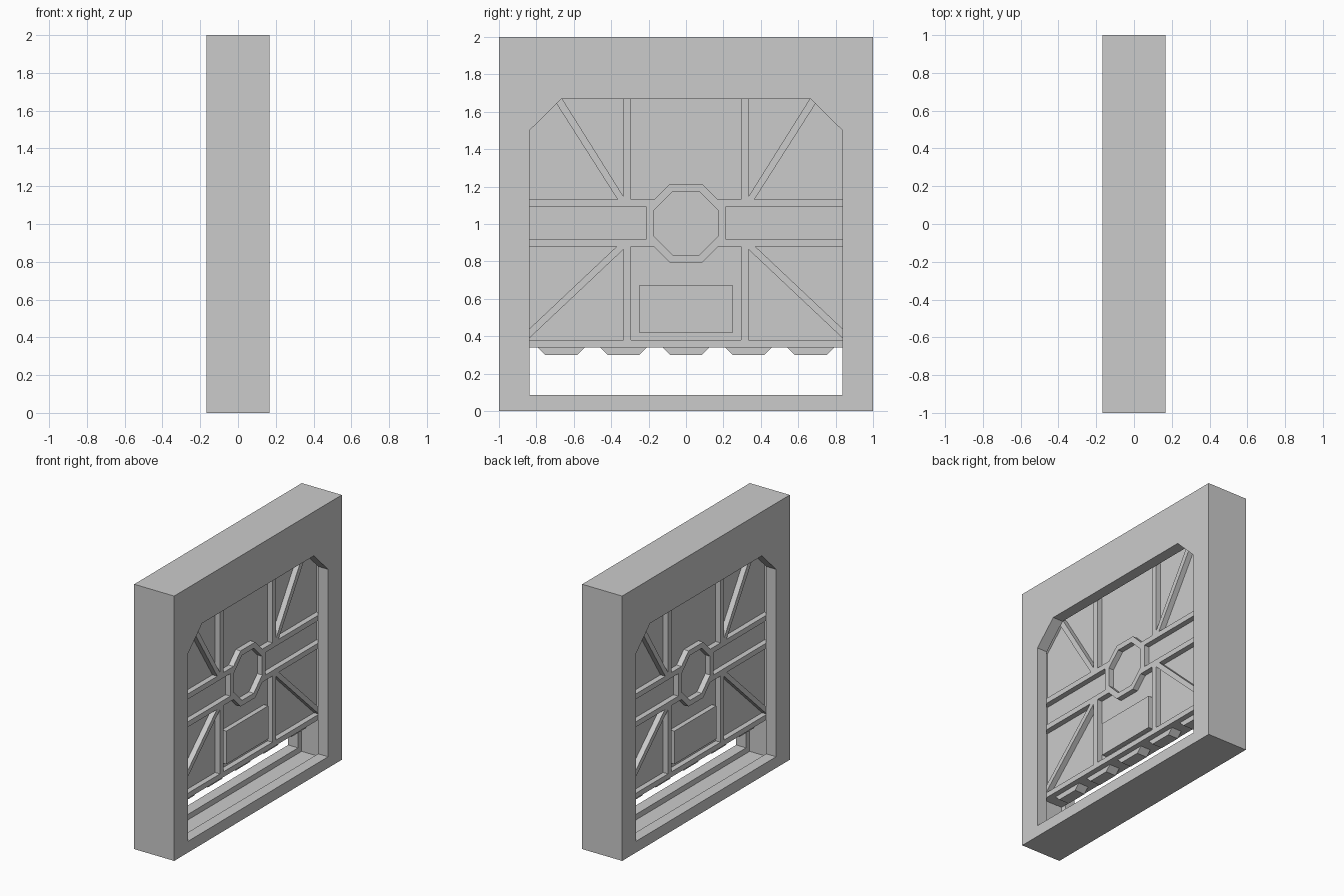
import bpy, bmesh, math

if "Cube" in bpy.data.objects:
    bpy.data.objects.remove(bpy.data.objects["Cube"])

CZ = 1.005          # height of the door's central hub
RIB, SLAB = 0.083, 0.042


def finish(name, bm):
    bmesh.ops.recalc_face_normals(bm, faces=bm.faces)
    me = bpy.data.meshes.new(name)
    bm.to_mesh(me)
    bm.free()
    ob = bpy.data.objects.new(name, me)
    bpy.context.collection.objects.link(ob)
    return ob


def prism(name, polys, half, mirror=False):
    """Extrude (y, z) outlines from x = -half to x = +half."""
    bm = bmesh.new()
    for pts in polys:
        face = bm.faces.new([bm.verts.new((-half, y, z)) for y, z in pts])
        res = bmesh.ops.extrude_face_region(bm, geom=[face], use_keep_orig=True)
        verts = [v for v in res["geom"] if isinstance(v, bmesh.types.BMVert)]
        bmesh.ops.translate(bm, verts=verts, vec=(2 * half, 0, 0))
    ob = finish(name, bm)
    if mirror:
        mod = ob.modifiers.new("mirror", 'MIRROR')
        mod.use_axis = (False, True, False)
        mod.use_mirror_merge = False
    return ob


def rect(y0, y1, z0, z1):
    return [(y0, z0), (y1, z0), (y1, z1), (y0, z1)]


def arch(g, bottom):
    """Chamfered doorway outline, grown outward by g."""
    c = g * math.tan(math.pi / 8)
    right = [(0.837 + g, bottom), (0.837 + g, 1.5 + c), (0.667 + c, 1.667 + g)]
    return right + [(-y, z) for y, z in reversed(right)]


def octagon(r):
    R = r / math.cos(math.pi / 8)
    return [(R * math.cos(a), CZ + R * math.sin(a))
            for a in (math.pi / 8 + k * math.pi / 4 for k in range(8))]


# Wall frame with doorway and the sliding groove
frame = prism("frame", [rect(-1, 1, 0, 2)], 0.167)
cutters = [prism("doorway_cutter", [arch(0, 0.085)], 0.3),
           prism("groove_cutter", [arch(0.042, 0.043)], 0.0835)]
for cutter in cutters:
    cutter.hide_render = True
    cutter.hide_viewport = True
    mod = frame.modifiers.new("cut", 'BOOLEAN')
    mod.operation = 'DIFFERENCE'
    mod.solver = 'EXACT'
    mod.object = cutter

# Door leaf, partly raised
prism("door_slab", [arch(0.04, 0.34)], SLAB)
prism("bottom_rail", [rect(-0.875, 0.875, 0.34, 0.38)], RIB)

# Ribs on both faces of the door
prism("vertical_ribs", [rect(0.293, 0.333, 0.38, 0.885),
                        rect(0.293, 0.333, 1.128, 1.7)], RIB, True)
bar = [(0.17, 0.125), (0.875, 0.125), (0.875, 0.085), (0.209, 0.085)]
prism("horizontal_ribs", [[(y, CZ + s * z) for y, z in bar] for s in (1, -1)], RIB, True)
prism("diagonal_ribs", [
    [(0.333, 1.13), (0.365, 1.13), (0.703, 1.66), (0.675, 1.69), (0.333, 1.145)],
    [(0.333, 0.885), (0.333, 0.865), (0.87, 0.359), (0.87, 0.409), (0.365, 0.885)],
], RIB, True)

# Octagonal hub ring
bm = bmesh.new()
rows = [[bm.verts.new((x, y, z)) for y, z in octagon(r)]
        for x, r in ((-RIB, 0.17), (-RIB, 0.21), (RIB, 0.21), (RIB, 0.17))]
for i in range(4):
    a, b = rows[i], rows[(i + 1) % 4]
    for k in range(8):
        n = (k + 1) % 8
        bm.faces.new((a[k], a[n], b[n], b[k]))
finish("hub_ring", bm)

# Raised lower panel
prism("lower_panel", [rect(-0.25, 0.25, 0.42, 0.67)], 0.078)

# Teeth along the door's lower edge
tooth = [(-0.125, 0.34), (-0.085, 0.30), (0.085, 0.30), (0.125, 0.34)]
prism("door_teeth", [[(y + k / 3, z) for y, z in tooth] for k in range(-2, 3)], SLAB)
